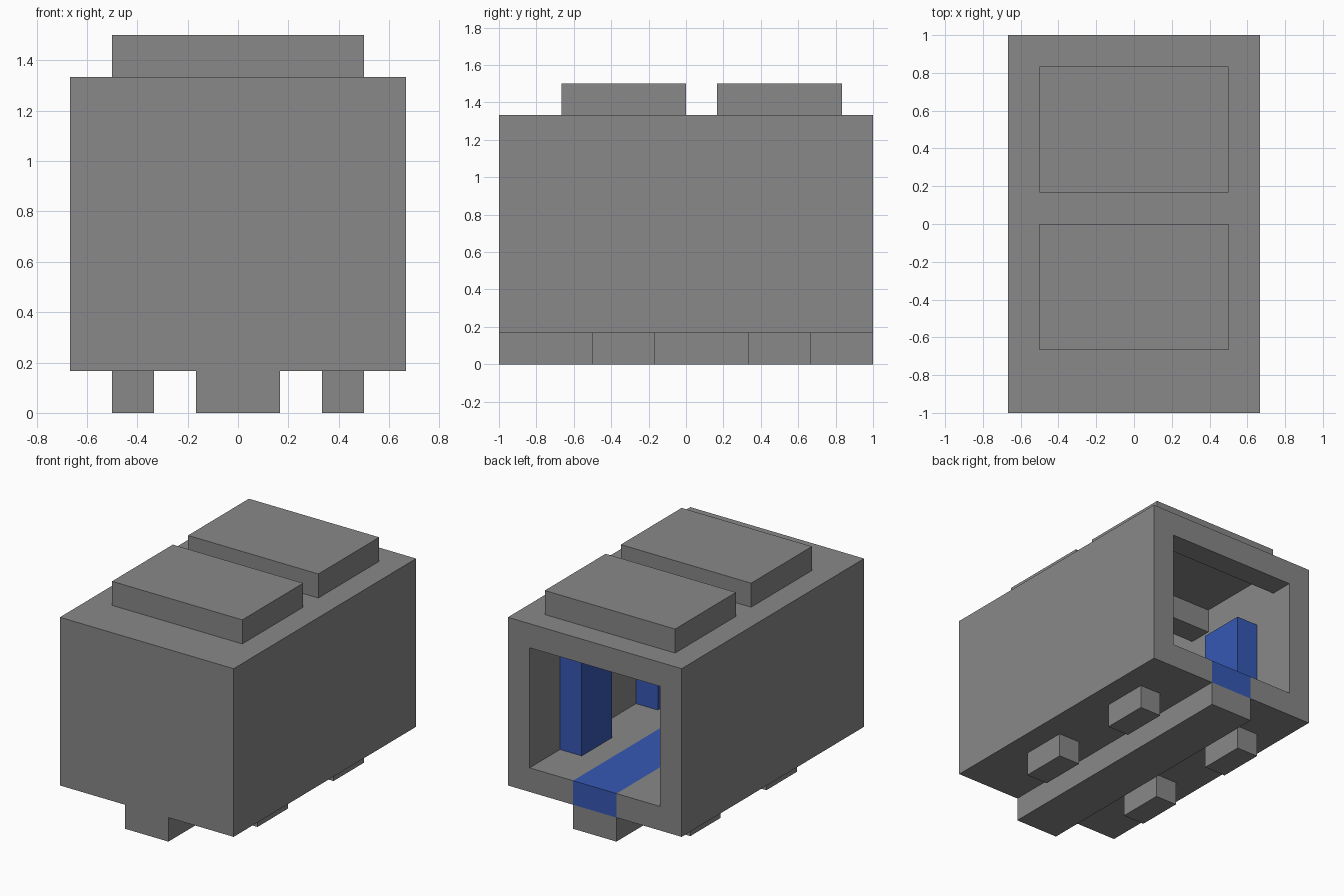
import bpy
import bmesh
from mathutils import Vector

default = bpy.data.objects.get("Cube")
if default:
    bpy.data.objects.remove(default, do_unlink=True)

U = 1 / 6  # grid unit: every part snaps to sixths


def material(name, rgb):
    mat = bpy.data.materials.new(name)
    mat.use_nodes = True
    mat.diffuse_color = (*rgb, 1)
    bsdf = next(n for n in mat.node_tree.nodes if n.type == "BSDF_PRINCIPLED")
    bsdf.inputs["Base Color"].default_value = (*rgb, 1)
    return mat


gray = material("gray", (0.246, 0.246, 0.246))
blue = material("blue", (0.037, 0.098, 0.456))


def box(name, low, high, mat):
    """Box between two corners given in grid units."""
    low, high = Vector(low) * U, Vector(high) * U
    bm = bmesh.new()
    bmesh.ops.create_cube(bm, size=1)
    for v in bm.verts:
        v.co = Vector([v.co[i] * (high - low)[i] for i in range(3)])
    mesh = bpy.data.meshes.new(name)
    bm.to_mesh(mesh)
    bm.free()
    mesh.materials.append(mat)
    obj = bpy.data.objects.new(name, mesh)
    obj.location = (low + high) / 2
    bpy.context.collection.objects.link(obj)
    return obj


def cut(target, low, high):
    """Subtract a box from the target and drop the cutter."""
    cutter = box("cutter", low, high, gray)
    cutter.hide_render = True
    mod = target.modifiers.new("cut", "BOOLEAN")
    mod.operation = "DIFFERENCE"
    mod.solver = "EXACT"
    mod.object = cutter
    bpy.context.view_layer.update()
    graph = bpy.context.evaluated_depsgraph_get()
    mesh = bpy.data.meshes.new_from_object(target.evaluated_get(graph))
    target.modifiers.clear()
    target.data = mesh
    bpy.data.objects.remove(cutter, do_unlink=True)


# Body shell, open at the back, with a slot along the floor
body = box("body_shell", (-4, -6, 1), (4, 6, 8), gray)
cut(body, (-3, -5, 2), (3, 7, 7))
cut(body, (-1, -5, 0.5), (1, 7, 2.5))

# Raised roof blocks, each above an opening in the roof
for name, y in (("front", -4), ("back", 1)):
    cut(body, (-3, y, 6.5), (3, y + 4, 8.5))
    box(name + "_roof_block", (-3, y, 8), (3, y + 4, 9), gray)

# Centre rail below, with the floor strip filling the slot above it
box("bottom_rail", (-1, -6, 0), (1, 6, 1), gray)
box("floor_strip", (-1, -5, 1), (1, 6, 2), blue)

# Four feet, each with a pillar standing on the floor above it
for side, x in (("left", 2), ("right", -3)):
    for end, y in (("front", -3), ("back", 2)):
        tag = end + "_" + side
        box(tag + "_foot", (x, y, 0), (x + 1, y + 2, 1), gray)
        box(tag + "_pillar", (x, y, 2), (x + 1, y + 2, 6), blue)
